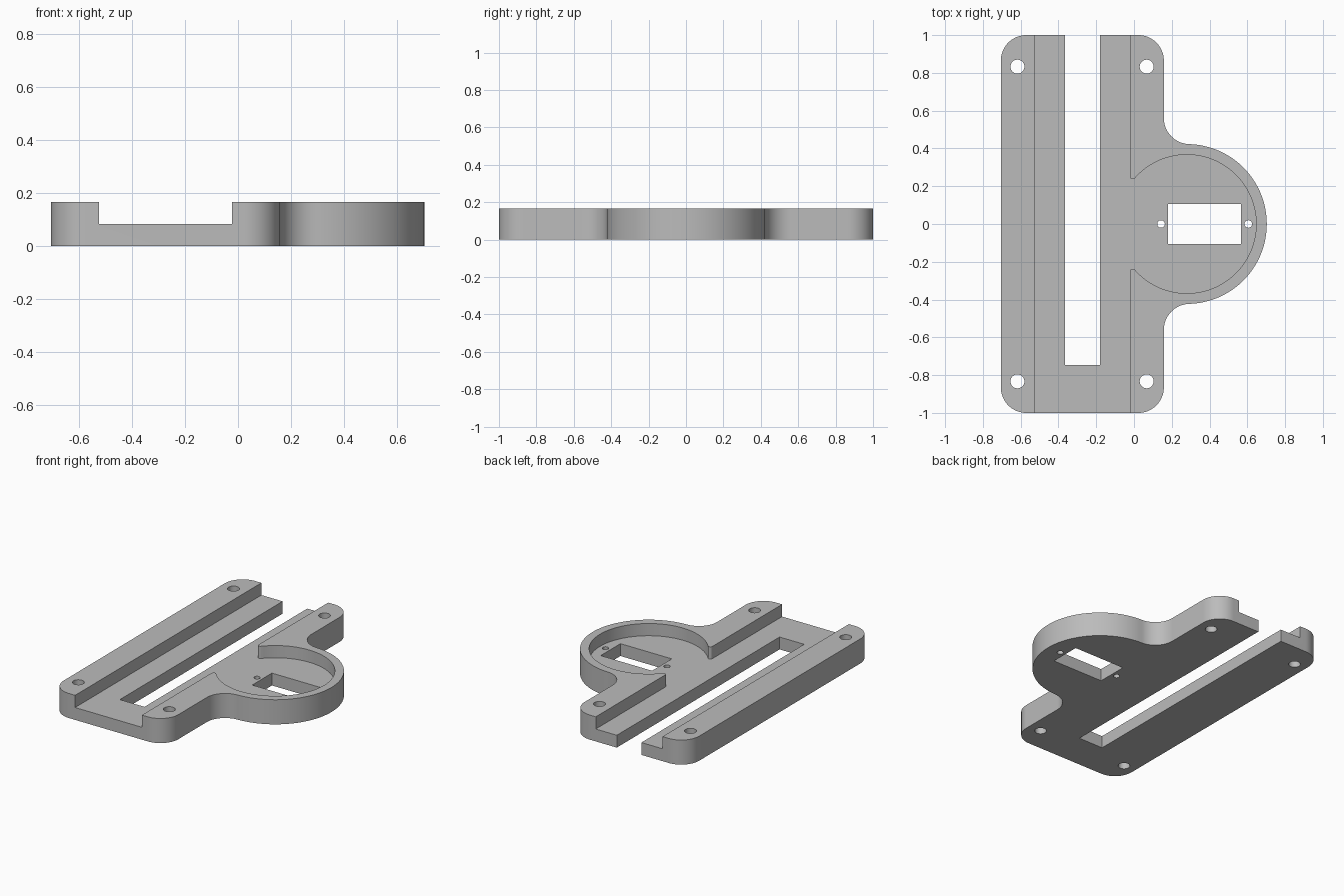
import bpy, bmesh
from math import radians, degrees, cos, sin, atan2, sqrt

if "Cube" in bpy.data.objects:
    bpy.data.objects.remove(bpy.data.objects["Cube"], do_unlink=True)

HEIGHT, FLOOR = 0.167, 0.084
LEFT, RIGHT = -0.705, 0.158        # base plate sides
DISC_X, DISC_R = 0.28, 0.423       # round side housing
POCKET_R = 0.367
CH_LEFT, CH_RIGHT = -0.524, -0.022  # channel walls

grey = bpy.data.materials.new("plain grey")
grey.use_nodes = True
colour = (0.5, 0.5, 0.5, 1)
grey.diffuse_color = colour
grey.node_tree.nodes["Principled BSDF"].inputs["Base Color"].default_value = colour


def arc(cx, cy, r, start, end, steps):
    """Points along an arc, angles in degrees."""
    angles = [radians(start + (end - start) * i / steps) for i in range(steps + 1)]
    return [(cx + r * cos(a), cy + r * sin(a)) for a in angles]


def circle(cx, cy, r, steps=32):
    return arc(cx, cy, r, 0, 360, steps)[:-1]


def rect(x0, y0, x1, y1):
    return [(x0, y0), (x1, y0), (x1, y1), (x0, y1)]


def prism(name, outline, z0, z1):
    """Extrude a counter-clockwise outline from z0 to z1."""
    bm = bmesh.new()
    base = bm.faces.new([bm.verts.new((x, y, z0)) for x, y in outline])
    top = bmesh.ops.extrude_face_region(bm, geom=[base])["geom"]
    bmesh.ops.translate(bm, vec=(0, 0, z1 - z0),
                        verts=[v for v in top if isinstance(v, bmesh.types.BMVert)])
    bmesh.ops.recalc_face_normals(bm, faces=bm.faces)
    mesh = bpy.data.meshes.new(name)
    bm.to_mesh(mesh)
    bm.free()
    mesh.materials.append(grey)
    obj = bpy.data.objects.new(name, mesh)
    bpy.context.collection.objects.link(obj)
    return obj


# Body: rounded plate blended into the round housing
corner, blend = 0.135, 0.138
blend_x = RIGHT + blend
blend_y = sqrt((DISC_R + blend) ** 2 - (blend_x - DISC_X) ** 2)
meet = degrees(atan2(blend_y, blend_x - DISC_X))
outline = (
    arc(LEFT + corner, -1 + corner, corner, 180, 270, 16)
    + arc(RIGHT - corner, -1 + corner, corner, 270, 360, 16)
    + arc(blend_x, -blend_y, blend, 180, 180 - meet, 16)
    + arc(DISC_X, 0, DISC_R, -meet, meet, 64)[1:-1]
    + arc(blend_x, blend_y, blend, meet - 180, -180, 16)
    + arc(RIGHT - corner, 1 - corner, corner, 0, 90, 16)
    + arc(LEFT + corner, 1 - corner, corner, 90, 180, 16))
body = prism("mounting_plate", outline, 0, HEIGHT)

# Recess: long channel opening into the round pocket through rounded lips
lip = 0.015
lip_x = CH_RIGHT + lip
lip_y = sqrt((POCKET_R + lip) ** 2 - (DISC_X - lip_x) ** 2)
turn = degrees(atan2(lip_y, DISC_X - lip_x))
recess = (
    [(CH_LEFT, -1.1), (CH_RIGHT, -1.1)]
    + arc(lip_x, -lip_y, lip, 180, turn, 8)
    + arc(DISC_X, 0, POCKET_R, turn - 180, 180 - turn, 80)[1:-1]
    + arc(lip_x, lip_y, lip, -turn, -180, 8)
    + [(CH_RIGHT, 1.1), (CH_LEFT, 1.1)])
cutters = [prism("recess_cutter", recess, FLOOR, 0.3)]

# Through openings: slot, rectangular window, screw holes
through = {"slot_cutter": rect(-0.365, -0.747, -0.18, 1.1),
           "window_cutter": rect(0.181, -0.106, 0.567, 0.106)}
for x in (-0.617, 0.067):
    for y in (-0.833, 0.833):
        through[f"corner_hole_cutter_{len(through)}"] = circle(x, y, 0.037)
for x in (0.143, 0.605):
    through[f"small_hole_cutter_{len(through)}"] = circle(x, 0, 0.02, 24)
cutters += [prism(name, shape, -0.1, 0.3) for name, shape in through.items()]

# Apply all cuts, then remove the cutters
bpy.context.view_layer.objects.active = body
body.select_set(True)
for cutter in cutters:
    cutter.hide_render = True
    cut = body.modifiers.new(cutter.name, "BOOLEAN")
    cut.operation, cut.solver, cut.object = "DIFFERENCE", "EXACT", cutter
    bpy.ops.object.modifier_apply(modifier=cut.name)
    bpy.data.objects.remove(cutter, do_unlink=True)

bpy.ops.object.shade_smooth_by_angle(angle=radians(30))
